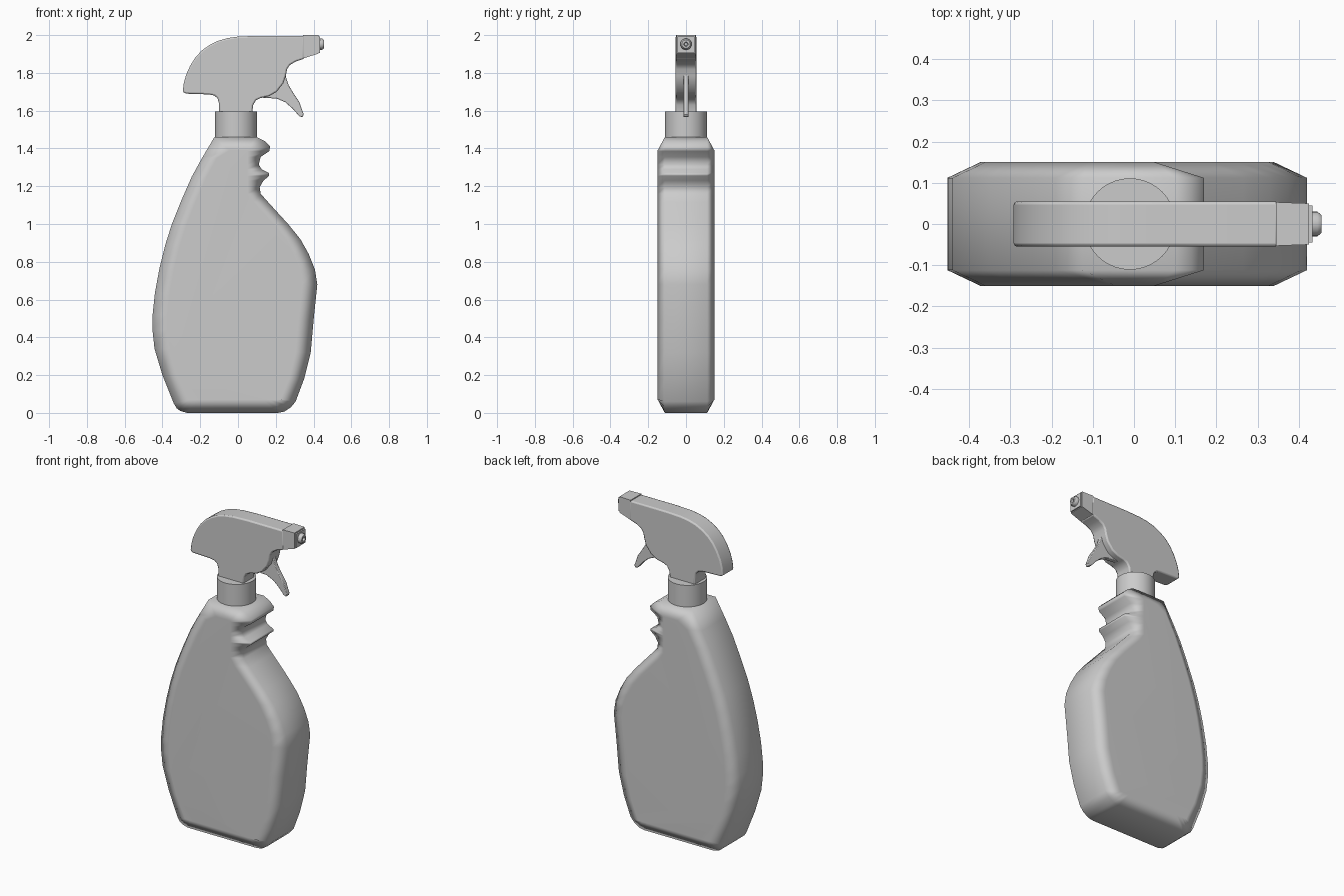
import bpy, bmesh, math
from mathutils import Matrix

if "Cube" in bpy.data.objects:
    bpy.data.objects.remove(bpy.data.objects["Cube"])


def finish(name, bm, angle=40, bevel=0.0):
    bmesh.ops.recalc_face_normals(bm, faces=bm.faces)
    me = bpy.data.meshes.new(name)
    bm.to_mesh(me)
    bm.free()
    ob = bpy.data.objects.new(name, me)
    bpy.context.collection.objects.link(ob)
    bpy.ops.object.select_all(action='DESELECT')
    ob.select_set(True)
    bpy.context.view_layer.objects.active = ob
    bpy.ops.object.shade_smooth_by_angle(angle=math.radians(angle))
    if bevel:
        m = ob.modifiers.new("bevel", 'BEVEL')
        m.width, m.segments, m.angle_limit = bevel, 2, math.radians(50)
    ob.modifiers.new("weighted", 'WEIGHTED_NORMAL').keep_sharp = True
    return ob


def loft(name, rings, **kw):
    """Join equal-length rings of 3D points and cap both ends."""
    bm = bmesh.new()
    vs = [[bm.verts.new(p) for p in r] for r in rings]
    n = len(vs[0])
    for a, b in zip(vs, vs[1:]):
        for i in range(n):
            j = (i + 1) % n
            bm.faces.new((a[i], a[j], b[j], b[i]))
    bm.faces.new(vs[0])
    bm.faces.new(vs[-1])
    bmesh.ops.remove_doubles(bm, verts=bm.verts, dist=0.0005)
    return finish(name, bm, **kw)


def slab(name, profile, half, **kw):
    return loft(name, [[(x, y, z) for x, z in profile] for y in (-half, half)], **kw)


def lathe(name, profile, matrix, n=32):
    """Revolve (radius, height) pairs around local z."""
    rings = [[matrix @ Matrix.Rotation(2 * math.pi * i / n, 4, 'Z') @ Matrix.Translation((r, 0, h)) @ Matrix.Identity(4).to_translation()
              for i in range(n)] for r, h in profile]
    return loft(name, rings)


# Bottle: front outline, with the sides narrowing through a wide chamfer
left = [(-.125, 1.46), (-.19, 1.35), (-.245, 1.25), (-.30, 1.125), (-.35, 1.0), (-.385, .89),
        (-.415, .77), (-.44, .635), (-.452, .52), (-.453, .44), (-.442, .34), (-.40, .20),
        (-.34, .05), (-.325, .025), (-.305, .01), (-.27, 0)]
right = [(.21, 0), (.245, .007), (.28, .03), (.305, .06), (.35, .18), (.385, .32), (.40, .49),
         (.42, .68), (.407, .76), (.375, .84), (.33, .92), (.265, 1.0), (.16, 1.115)]
grip = [(.12, 1.16), (.115, 1.195), (.135, 1.23), (.165, 1.255), (.165, 1.27), (.125, 1.29),
        (.11, 1.315), (.12, 1.355), (.165, 1.385), (.17, 1.41), (.14, 1.44), (.10, 1.46)]
outer = left + right + grip
inner = [(x + .08, z) for x, z in left] + [(x - .08, z) for x, z in right] + [(.05, z) for x, z in grip]
inner = [(x, min(max(z, .07), 1.39)) for x, z in inner]
loft("bottle", [[(x, y, z) for x, z in p] for p, y in
                ((inner, -.15), (outer, -.112), (outer, .112), (inner, .15))], angle=70)

# Screw collar
lathe("collar", [(.111, 1.45), (.111, 1.595)], Matrix.Translation((-.01, 0, 0)), 40)

# Sprayer head
head = [(-.10, 1.585), (-.10, 1.635), (-.108, 1.665), (-.125, 1.68), (-.155, 1.686), (-.275, 1.69),
        (-.293, 1.70), (-.287, 1.745), (-.275, 1.79), (-.252, 1.84), (-.225, 1.883), (-.19, 1.92),
        (-.15, 1.948), (-.105, 1.97), (-.055, 1.984), (0, 1.992), (.10, 1.996), (.35, 1.996),
        (.35, 1.875), (.305, 1.86), (.275, 1.842), (.26, 1.82), (.253, 1.785), (.24, 1.745),
        (.205, 1.70), (.165, 1.677), (.12, 1.667), (.095, 1.655), (.08, 1.63), (.075, 1.585)]
slab("sprayer_head", head, .055, angle=40, bevel=.008)

# Trigger lever
trigger = [(.15, 1.72), (.25, 1.80), (.256, 1.77), (.268, 1.735), (.295, 1.69), (.325, 1.645),
           (.348, 1.58), (.342, 1.566), (.325, 1.57), (.29, 1.61), (.25, 1.645), (.205, 1.664),
           (.125, 1.669)]
slab("trigger", trigger, .014, angle=40, bevel=.004)

# Nozzle block, front plate and hollow tip
loft("nozzle_block", [[(x, -w, b), (x, w, b), (x, w, t), (x, -w, t)] for x, w, b, t in
                      ((.345, .053, 1.876, 2.0), (.425, .05, 1.902, 2.0))])
loft("nozzle_plate", [[(x, -.045, 1.906), (x, .045, 1.906), (x, .045, 1.992), (x, -.045, 1.992)]
                      for x in (.42, .433)])
lathe("nozzle_tip", [(.03, .42), (.03, .445), (.022, .455), (.012, .455), (.008, .44)],
      Matrix.Translation((0, 0, 1.952)) @ Matrix.Rotation(math.pi / 2, 4, 'Y'), 20)
